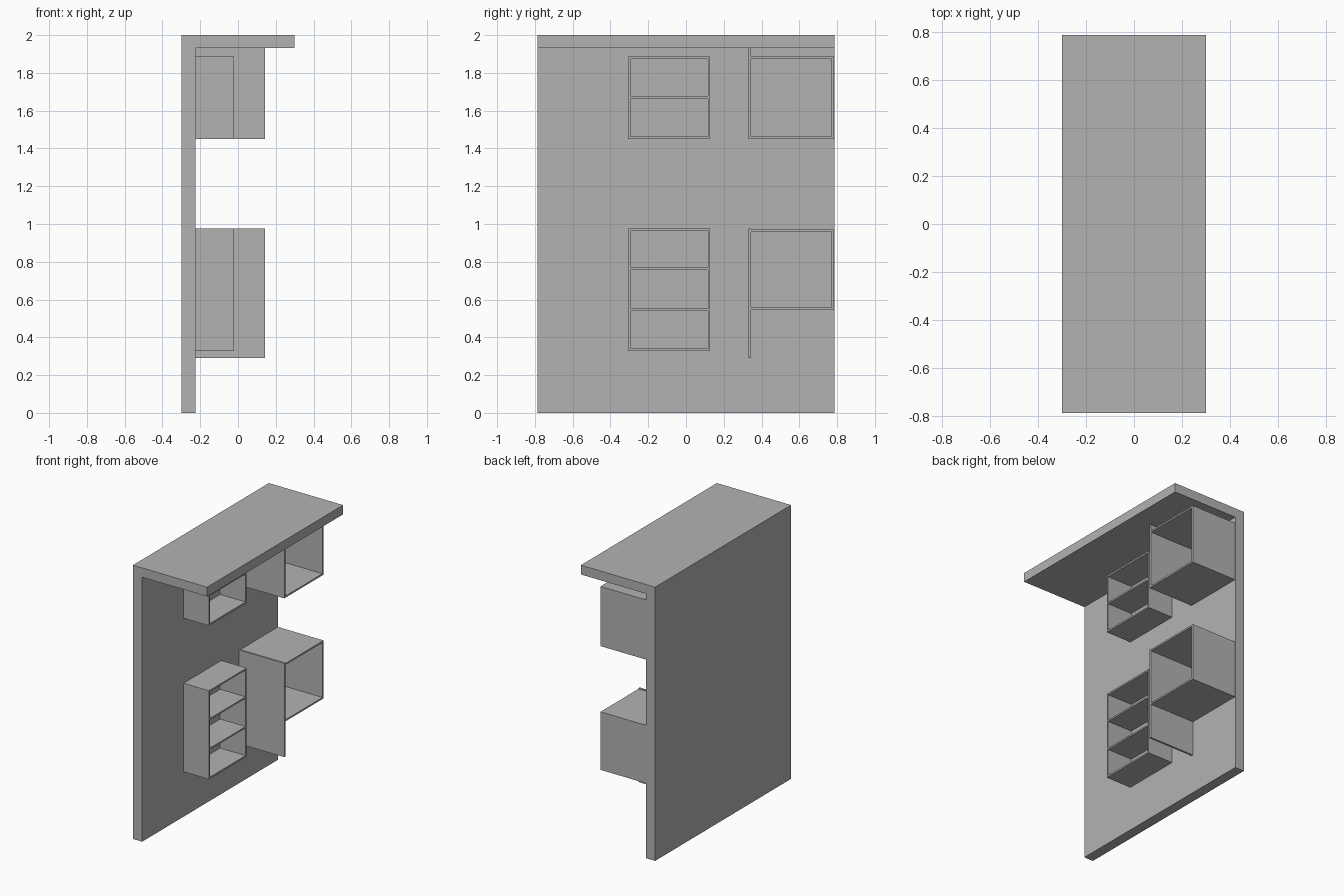
import bpy
import bmesh

if "Cube" in bpy.data.objects:
    bpy.data.objects.remove(bpy.data.objects["Cube"], do_unlink=True)

GREY = (0.45, 0.45, 0.45, 1)
mat = bpy.data.materials.new("plain grey")
mat.use_nodes = True
mat.diffuse_color = GREY
mat.node_tree.nodes["Principled BSDF"].inputs["Base Color"].default_value = GREY

WALL = -0.225   # inner face of the back panel
T = 0.012       # board thickness
HALF = 0.785    # half the panel width


def boards(name, boxes):
    """One object made of boxes given as ((x0, x1), (y0, y1), (z0, z1))."""
    bm = bmesh.new()
    for spans in boxes:
        cube = bmesh.ops.create_cube(bm, size=1)
        for v in cube["verts"]:
            v.co = [a + (b - a) * (c + 0.5) for (a, b), c in zip(spans, v.co)]
    mesh = bpy.data.meshes.new(name)
    bm.to_mesh(mesh)
    bm.free()
    mesh.materials.append(mat)
    obj = bpy.data.objects.new(name, mesh)
    bpy.context.collection.objects.link(obj)


def cabinet(name, front, y0, y1, z0, z1, shelves=(), right_side=True):
    """Open-fronted cabinet fixed to the back panel."""
    depth = (WALL, front)
    inner = (y0 + T if right_side else y0, y1 - T)
    parts = [(depth, (y1 - T, y1), (z0, z1))]
    if right_side:
        parts.append((depth, (y0, y0 + T), (z0, z1)))
    for z in (z0, z1 - T, *shelves):
        parts.append((depth, inner, (z, z + T)))
    boards(name, parts)


# Back panel and overhanging top
boards("back_panel", [((-0.3, WALL), (-HALF, HALF), (0, 2))])
boards("top_slab", [((WALL, 0.3), (-HALF, HALF), (1.932, 2))])

# Narrow shelf units
cabinet("upper_shelf_unit", -0.02, -0.307, 0.128, 1.45, 1.886, [1.665])
cabinet("lower_shelf_unit", -0.02, -0.307, 0.128, 0.328, 0.975, [0.54, 0.757])

# Deep cabinets, each closed on one side by a taller divider
for level, z0, z1, d0, d1 in (("upper", 1.45, 1.886, 1.45, 1.932),
                              ("lower", 0.546, 0.97, 0.29, 0.975)):
    boards(level + "_divider", [((WALL, 0.143), (0.33, 0.345), (d0, d1))])
    cabinet(level + "_deep_cabinet", 0.143, 0.345, 0.783, z0, z1, right_side=False)
